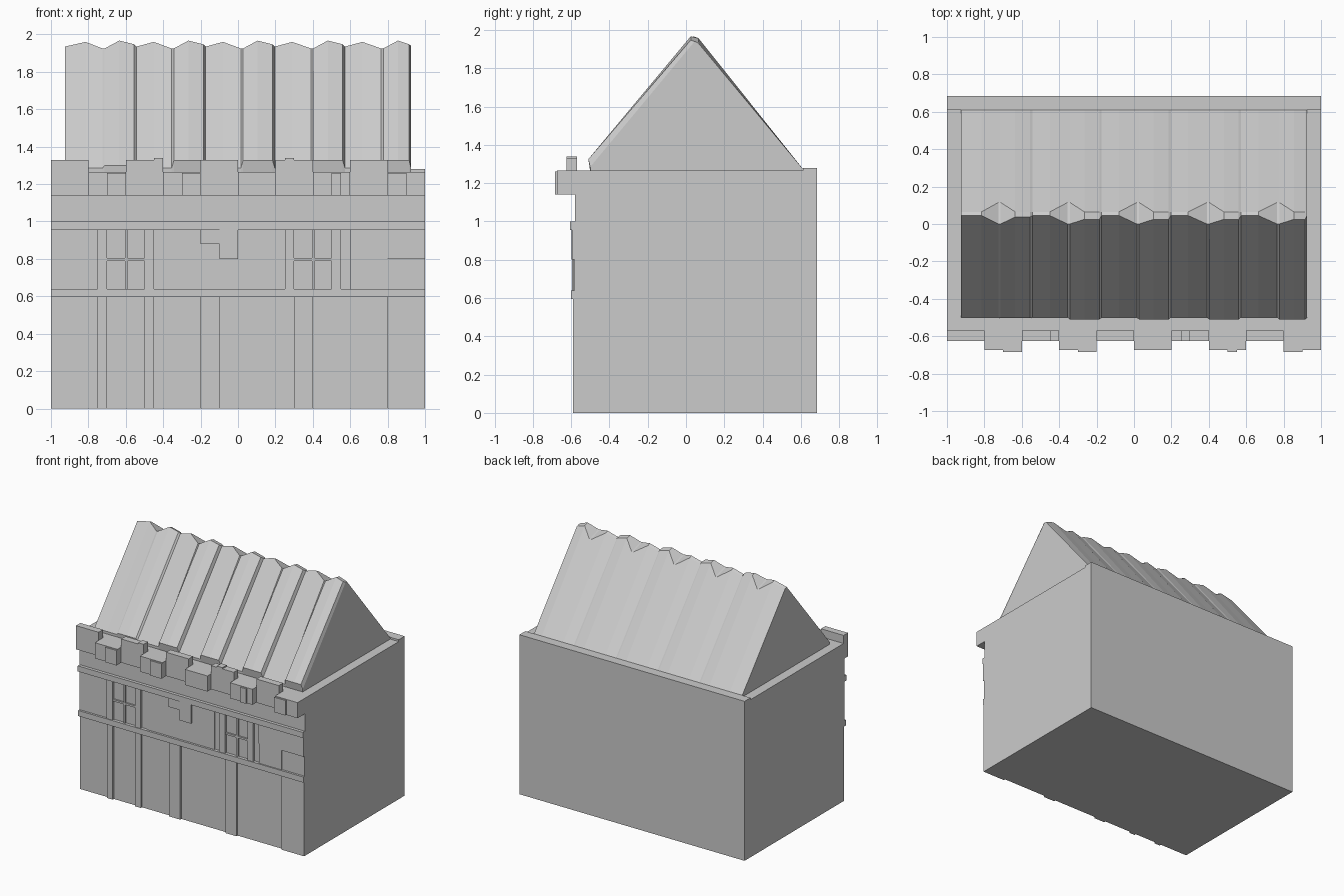
import bpy
import bmesh

cube = bpy.data.objects.get("Cube")
if cube:
    bpy.data.objects.remove(cube, do_unlink=True)

stone = bpy.data.materials.new("pale grey")
stone.use_nodes = True
GREY = (0.6, 0.6, 0.6, 1)
stone.diffuse_color = GREY
stone.node_tree.nodes["Principled BSDF"].inputs["Base Color"].default_value = GREY

WALL = -0.575  # plane of the front wall


def finish(name, bm):
    bmesh.ops.recalc_face_normals(bm, faces=bm.faces)
    mesh = bpy.data.meshes.new(name)
    bm.to_mesh(mesh)
    bm.free()
    mesh.materials.append(stone)
    obj = bpy.data.objects.new(name, mesh)
    bpy.context.scene.collection.objects.link(obj)
    return obj


def box(name, x0, x1, z0, z1, front, back=WALL):
    bm = bmesh.new()
    bmesh.ops.create_cube(bm, size=1)
    for v in bm.verts:
        v.co = (x0 if v.co.x < 0 else x1,
                front if v.co.y < 0 else back,
                z0 if v.co.z < 0 else z1)
    return finish(name, bm)


# Main block and the low rim along its back
box("house_body", -1, 1, 0, 1.265, WALL, 0.685)
box("back_rim", -1, 1, 1.265, 1.28, 0.61, 0.685)


# Roof: cross-sections along x, with raised panels and a dipping ridge
def section(x, peak, lift, dip=False):
    ridge_front = (0.0, 1.925) if dip else (0.045 - 0.02 * lift, peak)
    ridge_back = (0.115, 1.888) if dip else (0.065, peak - 0.01)
    profile = [(-0.5, 1.26), (-0.5 - 0.01 * lift, 1.285 + 0.04 * lift),
               ridge_front, ridge_back, (0.61, 1.275), (0.61, 1.26)]
    return [(x, y, z) for y, z in profile]


sections = [section(-0.925, 1.935, 0), section(-0.815, 1.96, 0)]
for left, lift in ((-0.725, 0.35), (-0.355, 1), (0.015, 1), (0.39, 1), (0.765, 1)):
    sections += [section(left, 0, 0, True), section(left + 0.012, 0, lift, True),
                 section(left + 0.09, 1.967, lift)]
    if left < 0.7:
        sections += [section(left + 0.17, 1.947, lift),
                     section(left + 0.182, 1.935, 0),
                     section(left + 0.275, 1.96, 0)]
sections += [section(0.915, 1.947, 1), section(0.925, 1.94, 0)]

bm = bmesh.new()
rings = [[bm.verts.new(p) for p in s] for s in sections]
for a, b in zip(rings, rings[1:]):
    for i in range(len(a)):
        j = (i + 1) % len(a)
        bm.faces.new((a[i], a[j], b[j], b[i]))
bm.faces.new(rings[0])
bm.faces.new(rings[-1])
finish("roof", bm)

# Parapet: tall merlons alternating with projecting corbels
for i in range(5):
    x = -1 + 0.4 * i
    box("merlon", x, x + 0.2, 1.14, 1.33, -0.625, -0.57)
    box("corbel", x + 0.2, x + 0.4, 1.14, 1.265, -0.673)
for x0, x1 in ((-0.7, -0.6), (-0.3, -0.2), (0.5, 0.55), (0.8, 0.9)):
    box("corbel_face", x0, x1, 1.14, 1.26, -0.685)
for x in (-0.45, 0.25):
    box("merlon_cap", x, x + 0.05, 1.3, 1.34, -0.625, -0.57)

# Horizontal bands across the front
box("frieze", -1, 1, 1.0, 1.14, -0.58)
box("upper_band", -1, 1, 0.955, 1.0, -0.605)
box("lower_band", -1, 1, 0.595, 0.64, -0.6)

# Pilasters between the ground-floor bays
for x0, x1 in ((-0.75, -0.7), (-0.5, -0.45), (-0.2, -0.1), (0.3, 0.4), (0.8, 1)):
    box("pilaster", x0, x1, 0, 0.595, -0.59)

# Upper-floor wall panels around the two windows
for x0, x1 in ((-1, -0.75), (-0.4, 0.2), (0.6, 1)):
    box("wall_panel", x0, x1, 0.64, 0.955, -0.583)
for left in (-0.7, 0.3):
    for x0, x1 in ((left - 0.05, left), (left + 0.2, left + 0.25)):
        box("window_jamb", x0, x1, 0.64, 0.955, -0.595)
    box("window_mullion", left + 0.095, left + 0.11, 0.64, 0.955, -0.588)
    box("window_transom", left, left + 0.2, 0.79, 0.805, -0.588)

# Raised stones in the upper wall
box("centre_stone", -0.2, -0.1, 0.88, 0.955, -0.593)
box("centre_stone", -0.1, 0, 0.8, 0.955, -0.597)
box("right_stone_low", 0.6, 0.8, 0.64, 0.8, -0.59)
box("right_stone_high", 0.6, 1, 0.8, 0.955, -0.595)
